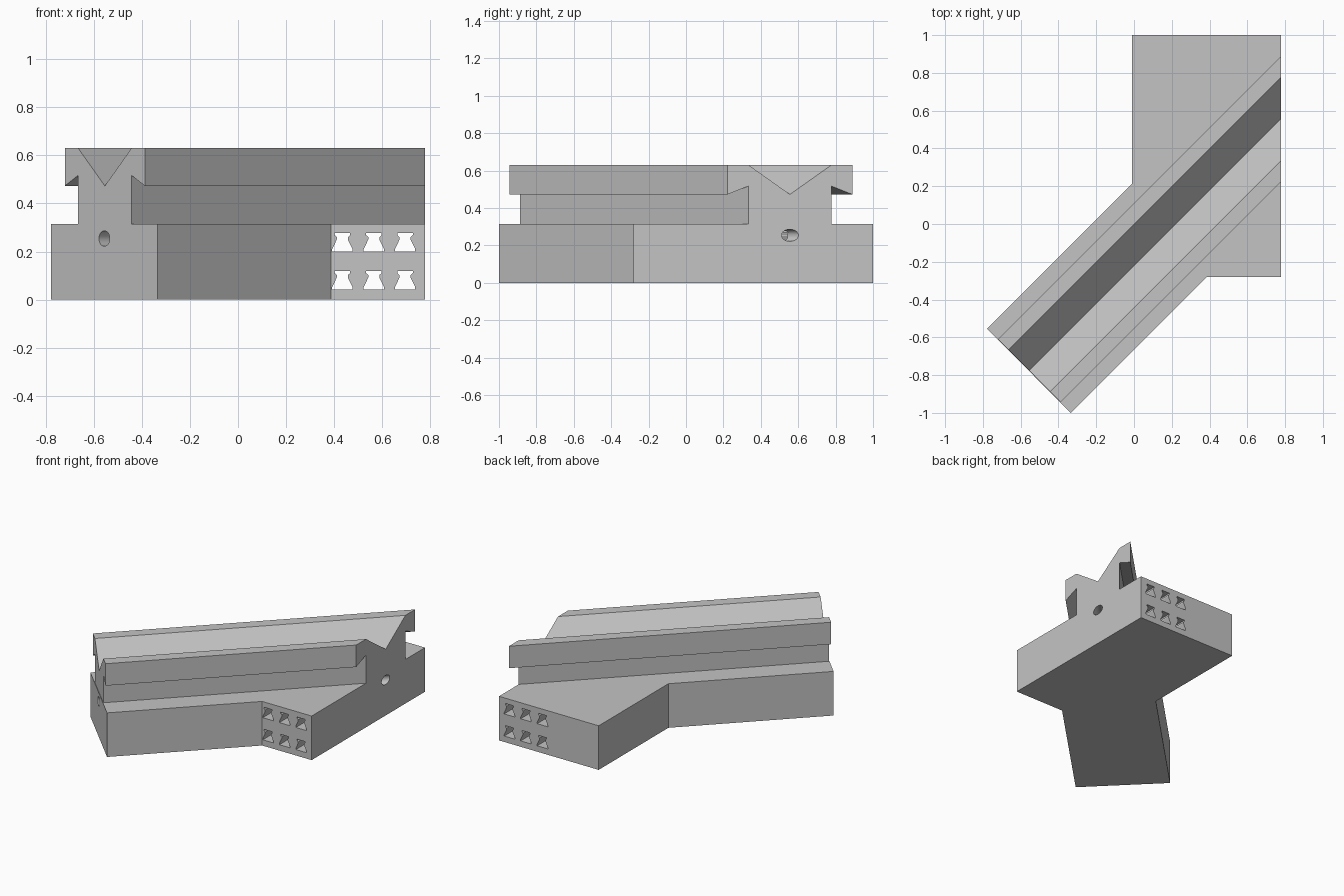
import bpy, bmesh, math

cube = bpy.data.objects.get("Cube")
if cube:
    bpy.data.objects.remove(cube, do_unlink=True)

BASE_H, TOP = 0.315, 0.63
SIDE = 0.778          # flat right-hand side of the block
END = -1.33           # x + y on the square end of the diagonal arm
MID = -0.222          # y - x along the centre line of the arm

grey = bpy.data.materials.new("light grey")
grey.use_nodes = True
colour = (0.55, 0.55, 0.55, 1)
grey.diffuse_color = colour
grey.node_tree.nodes["Principled BSDF"].inputs["Base Color"].default_value = colour


def loft(name, pairs):
    """Closed solid between two matching outlines."""
    bm = bmesh.new()
    for ring_a, ring_b in pairs:
        a = [bm.verts.new(p) for p in ring_a]
        b = [bm.verts.new(p) for p in ring_b]
        bm.faces.new(a)
        bm.faces.new(b)
        for i in range(len(a)):
            j = (i + 1) % len(a)
            bm.faces.new((a[i], a[j], b[j], b[i]))
    bmesh.ops.recalc_face_normals(bm, faces=bm.faces)
    mesh = bpy.data.meshes.new(name)
    bm.to_mesh(mesh)
    bm.free()
    mesh.materials.append(grey)
    obj = bpy.data.objects.new(name, mesh)
    bpy.context.collection.objects.link(obj)
    return obj


def diagonal(points, extra=0.0):
    """Outline of (offset from centre line, z), run along the arm."""
    start, end = [], []
    for d, z in points:
        s = MID + d
        x = (END - s) / 2 - extra
        start.append((x, x + s, z))
        end.append((SIDE + extra, SIDE + extra + s, z))
    return start, end


def mirrored(half):
    return half + [(-u, v) for u, v in reversed(half)]


def cut(target, cutter):
    cutter.hide_render = True
    mod = target.modifiers.new("cut", 'BOOLEAN')
    mod.operation = 'DIFFERENCE'
    mod.solver = 'EXACT'
    mod.object = cutter
    bpy.context.view_layer.objects.active = target
    bpy.ops.object.modifier_apply(modifier=mod.name)
    bpy.data.objects.remove(cutter, do_unlink=True)


# Base: block with a diagonal arm
outline = [(-0.01, 1), (SIDE, 1), (SIDE, -0.28), (0.387, -0.28),
           (-0.335, -1), (-0.778, -0.555), (-0.01, 0.213)]
base = loft("base", [([(x, y, 0) for x, y in outline],
                      [(x, y, BASE_H) for x, y in outline])])

# Flared slots running front to back
half_slot = [(0.042, 0), (0.042, 0.01), (0.023, 0.05),
             (0.023, 0.06), (0.032, 0.068), (0.032, 0.077)]
slots = []
for cx in (0.434, 0.565, 0.695):
    for z0 in (0.042, 0.2):
        ring = [(cx + u, z0 + v) for u, v in mirrored(half_slot)]
        slots.append(([(x, -0.5, z) for x, z in ring],
                      [(x, 1.2, z) for x, z in ring]))
cut(base, loft("slot_cutter", slots))

# Round hole along the arm
circle = [(0.032 * math.sqrt(2) * math.cos(t * math.tau / 32),
           0.254 + 0.032 * math.sin(t * math.tau / 32)) for t in range(32)]
cut(base, loft("hole_cutter", [diagonal(circle, 0.1)]))

# Rail: undercut lips and a V groove on a neck
half_rail = [(0.222, BASE_H), (0.222, 0.517), (0.333, 0.473),
             (0.333, TOP), (0.222, TOP)]
profile = half_rail + [(0, 0.473)] + [(-d, z) for d, z in reversed(half_rail)]
rail = loft("grooved_rail", [diagonal(profile)])

# Smooth hole wall, sharp edges elsewhere
bpy.ops.object.select_all(action='DESELECT')
base.select_set(True)
bpy.context.view_layer.objects.active = base
bpy.ops.object.shade_smooth_by_angle(angle=math.radians(20))
